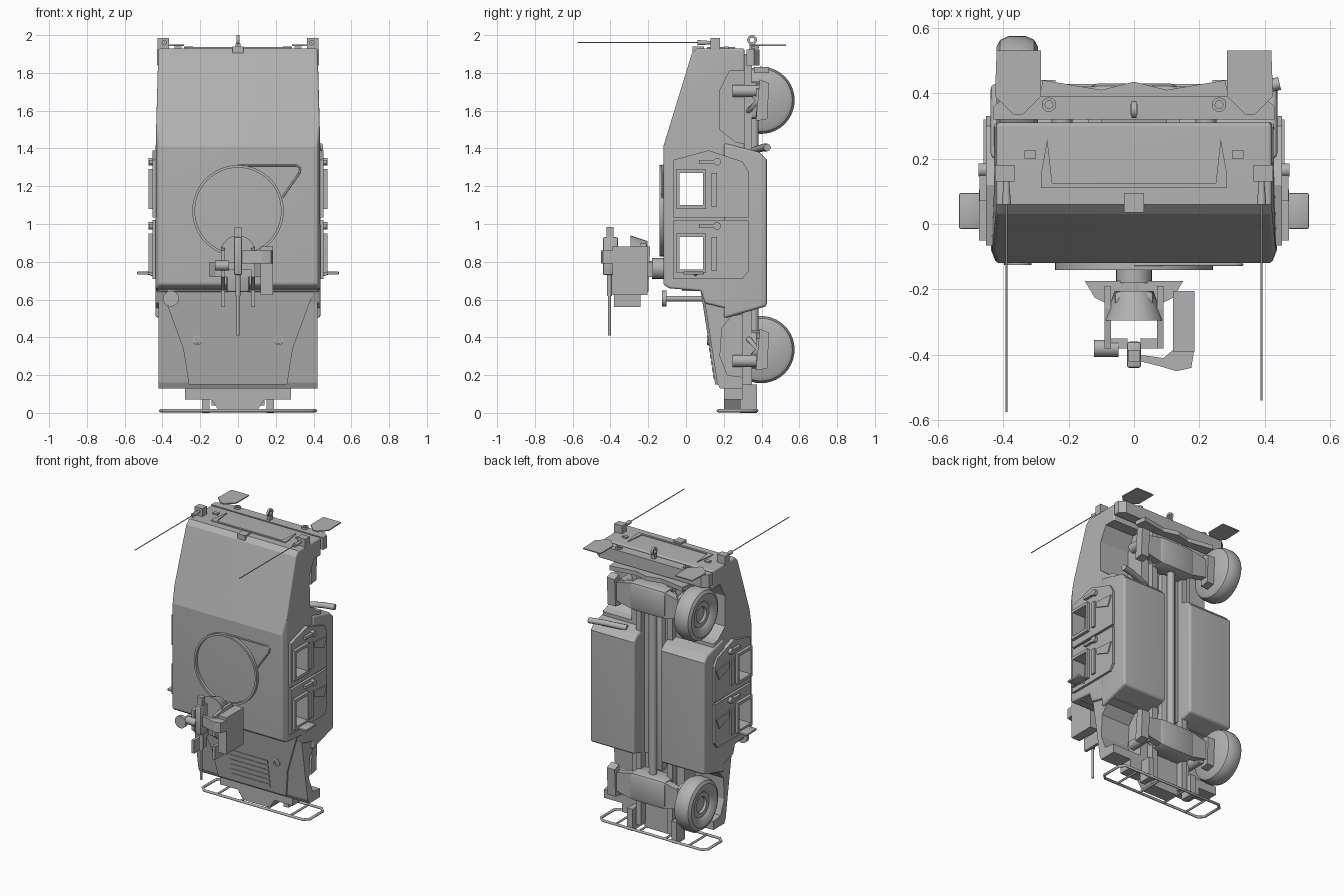
import bpy, bmesh, math
from mathutils import Vector, Matrix

if "Cube" in bpy.data.objects:
    bpy.data.objects.remove(bpy.data.objects["Cube"])

grey = bpy.data.materials.new("plain_grey")
grey.use_nodes = True
grey.diffuse_color = (0.45, 0.45, 0.45, 1)
grey.node_tree.nodes["Principled BSDF"].inputs["Base Color"].default_value = grey.diffuse_color
AXES = {"x": Vector((1, 0, 0)), "y": Vector((0, 1, 0)), "z": Vector((0, 0, 1))}


def finish(name, bm, smooth=0):
    bmesh.ops.recalc_face_normals(bm, faces=bm.faces)
    me = bpy.data.meshes.new(name)
    bm.to_mesh(me)
    bm.free()
    ob = bpy.data.objects.new(name, me)
    bpy.context.collection.objects.link(ob)
    me.materials.append(grey)
    if smooth:
        activate(ob)
        bpy.ops.object.shade_smooth_by_angle(angle=math.radians(smooth))
    return ob


def activate(ob):
    bpy.ops.object.select_all(action="DESELECT")
    ob.select_set(True)
    bpy.context.view_layer.objects.active = ob


def box(name, x, y, z, bevel=0):
    bm = bmesh.new()
    bmesh.ops.create_cube(bm, size=1)
    for v in bm.verts:
        v.co = [r[0] + (c + 0.5) * (r[1] - r[0]) for c, r in zip(v.co, (x, y, z))]
    if bevel:
        bmesh.ops.bevel(bm, geom=bm.edges[:], offset=bevel, segments=2, affect="EDGES", profile=0.5)
    return finish(name, bm, 35 if bevel else 0)


def prism(name, pts, lo, hi, axis="x", bend=None, bevel=0):
    """Extrude an outline along x (points y,z), y (points x,z) or z (points x,y)."""
    place = {"x": lambda p, t: (t, *p), "y": lambda p, t: (p[0], t, p[1]), "z": lambda p, t: (*p, t)}[axis]
    bm = bmesh.new()
    a, b = [[bm.verts.new(place(p, t)) for p in pts] for t in (lo, hi)]
    bm.faces.new(a)
    bm.faces.new(b)
    for i in range(len(pts)):
        j = (i + 1) % len(pts)
        bm.faces.new((a[i], a[j], b[j], b[i]))
    if bend:
        bmesh.ops.bisect_plane(bm, geom=bm.verts[:] + bm.edges[:] + bm.faces[:],
                               plane_co=(0, -0.08, 0), plane_no=(0, 1, 0))
        for v in bm.verts:
            v.co = bend(v.co)
    bmesh.ops.recalc_face_normals(bm, faces=bm.faces)
    if bevel:
        bmesh.ops.bevel(bm, geom=[e for e in bm.edges if e.calc_face_angle(0) > 0.8], offset=bevel,
                        segments=8, affect="EDGES", profile=0.5)
    return finish(name, bm, 13 if bevel else 0)


def cyl(name, axis, centre, r, length, r2=None, sides=24):
    bm = bmesh.new()
    bmesh.ops.create_cone(bm, cap_ends=True, segments=sides, radius1=r, radius2=r if r2 is None else r2, depth=length)
    rot = AXES["z"].rotation_difference(AXES[axis]).to_matrix().to_4x4()
    bm.transform(Matrix.Translation(centre) @ rot)
    return finish(name, bm, 35)


def lathe(name, profile, centre, axis="x", steps=40):
    """Spin a closed (radius, offset) profile about an axis."""
    bm = bmesh.new()
    ring = [bm.verts.new((r, 0, h)) for r, h in profile]
    edges = [bm.edges.new((ring[i], ring[(i + 1) % len(ring)])) for i in range(len(ring))]
    bmesh.ops.spin(bm, geom=ring + edges, axis=(0, 0, 1), cent=(0, 0, 0), angle=2 * math.pi, steps=steps)
    bmesh.ops.remove_doubles(bm, verts=bm.verts, dist=0.0003)
    rot = AXES["z"].rotation_difference(AXES[axis]).to_matrix().to_4x4()
    bm.transform(Matrix.Translation(centre) @ rot)
    return finish(name, bm, 35)


def tube(name, pts, r, closed=False):
    cu = bpy.data.curves.new(name, "CURVE")
    cu.dimensions, cu.bevel_depth, cu.bevel_resolution, cu.use_fill_caps = "3D", r, 2, True
    sp = cu.splines.new("POLY")
    sp.points.add(len(pts) - 1)
    for p, co in zip(sp.points, pts):
        p.co = (*co, 1)
    sp.use_cyclic_u = closed
    ob = bpy.data.objects.new(name, cu)
    bpy.context.collection.objects.link(ob)
    cu.materials.append(grey)


def cut(ob, cutter):
    m = ob.modifiers.new("cut", "BOOLEAN")
    m.operation, m.object, m.solver = "DIFFERENCE", cutter, "EXACT"
    activate(ob)
    bpy.ops.object.modifier_apply(modifier="cut")
    bpy.data.objects.remove(cutter)


def span(s, a, b):
    return (min(s * a, s * b), max(s * a, s * b))


def lean(co):
    """Chamfer the roof edges and taper slightly to the rear."""
    inset = 0.4 * max(0, -0.08 - co.y) + 0.03 * max(0, co.z - 1.41)
    return Vector((co.x - math.copysign(inset, co.x), co.y, co.z))


# Cabin and cargo shell, hollowed behind the windows
shell = prism("cabin_shell", [(-.12, .68), (-.12, 1.41), (.03, 1.90), (.06, 1.93), (.31, 1.93), (.31, .53),
                              (.10, .58), (.08, .645), (-.09, .66)], -.437, .437, bend=lean, bevel=.012)
cut(shell, box("cavity", (-.375, .375), (-.09, .2), (.71, 1.38)))
arch_rear = [(.45, 1.40), (.26, 1.435), (.18, 1.50), (.18, 1.71), (.23, 1.81), (.45, 1.81)]
for s in (-1, 1):
    cut(shell, prism("arch", arch_rear, *span(s, .2, .6)))
WINDOWS = [(1.10, 1.27), (.76, .93)]
for z in WINDOWS:
    cut(shell, box("opening", (-.6, .6), (-.035, .09), z))

# Bonnet with front wheel arches
bonnet = prism("bonnet", [(.08, .65), (.10, .58), (.165, .16), (.18, .13), (.30, .13), (.30, .56), (.2, .66)], -.42, .42)
arch_front = [(.45, .55), (.24, .51), (.19, .45), (.18, .3), (.22, .2), (.45, .17)]
for s in (-1, 1):
    cut(bonnet, prism("arch", arch_front, *span(s, .2, .6)))


def on_bonnet(co):
    return Vector((co.x, co.y + .10 + (.58 - co.z) * .155, co.z))


prism("bonnet_panel", [(-.40, .64), (.40, .64), (.29, .34), (.26, .15), (-.26, .15), (-.29, .34)],
      -.012, .02, "y", bend=on_bonnet)
for i in range(6):
    z = .18 + i * .035
    prism("grille_slat", [(-.15, z), (.145, z), (.145, z + .024), (-.15, z + .024)], -.016, 0, "y", bend=on_bonnet)
box("windshield_sill", (-.42, .42), (-.02, .1), (.645, .668))
box("nose_beam", (-.28, .28), (.2, .3), (.07, .14))
prism("nose_mount", [(-.1, .01), (.1, .01), (.14, .07), (-.14, .07)], .2, .3, "y")
cyl("intake_pipe", "y", (-.355, -.015, .605), .015, .21)
cyl("intake_cap", "y", (-.355, -.115, .605), .042, .022)

# Ladder-like bumper guard
tube("guard_frame", [(-.41, .2, .012), (-.38, .17, .012), (.38, .17, .012), (.41, .2, .012), (.41, .345, .012),
                     (.38, .375, .012), (-.38, .375, .012), (-.41, .345, .012)], .009, True)
for x in (-.28, -.1, .1, .28):
    tube("guard_rung", [(x, .17, .012), (x, .375, .012)], .007)

# Sides: underbody boxes, doors, window frames, mirrors and fittings
rear_door = [(-.065, 1.34), (.12, 1.39), (.30, 1.33), (.33, 1.28), (.33, 1.035), (-.065, 1.035)]
front_door = [(-.065, 1.02), (.33, 1.02), (.33, .75), (.30, .71), (-.065, .71)]
for s, side in ((-1, "right"), (1, "left")):
    prism(side + "_underbody_box", [(.2, .50), (.428, .565), (.428, 1.34), (.39, 1.38), (.2, 1.43)],
          *span(s, .10, .438), bevel=.016)
    for label, outline, (z0, z1) in (("rear", rear_door, WINDOWS[0]), ("front", front_door, WINDOWS[1])):
        door = prism(f"{side}_{label}_door", outline, *span(s, .41, .453))
        frame = box(f"{side}_{label}_window_frame", span(s, .40, .474), (-.05, .105), (z0 - .02, z1 + .02))
        for part in (door, frame):
            cut(part, box("opening", (-.6, .6), (-.035, .09), (z0, z1)))
        box("window_bar", span(s, .44, .465), (.135, .165), (z0 - .01, z1))
        cyl("door_handle", "x", (s * .46, .165, z1 + .06), .02, .03)
        box("handle_bar", span(s, .45, .472), (.07, .16), (z1 + .05, z1 + .07))
        prism("door_latch", [(.18, z1 - .01), (.32, z1 - .02), (.29, z1 - .09), (.18, z1 - .05)], *span(s, .45, .46))
    box(side + "_mirror", span(s, .47, .535), (-.015, .095), (.732, .748), .006)
    tube(side + "_mirror_arm", [(s * .42, .05, .72), (s * .48, .05, .74)], .007)
    prism(side + "_mudflap", [(s * .285, .53), (s * .42, .53), (s * .425, .39), (s * .37, .335), (s * .34, .335),
                              (s * .285, .39)], 1.943, 1.95, "z")
    box(side + "_antenna_mount", span(s, .365, .425), (.13, .18), (1.92, 1.985))
    tube(side + "_antenna", [(s * .39, .15, 1.96), (s * .39, -.575 if s < 0 else -.54, 1.96)], .003)
    cyl(side + "_antenna_spring", "y", (s * .39, .10, 1.96), .014, .08, .008)
    lathe(side + "_lift_ring", [(.012, -.006), (.022, -.006), (.022, .006), (.012, .006)], (s * .26, .365, 1.935), "z", 16)
    box(side + "_tail_hook", span(s, .30, .335), (.20, .225), (1.92, 1.94))
    lathe(side + "_bonnet_loop", [(.016, -.008), (.026, -.008), (.026, .008), (.016, .008)], (s * .215, .12, .385), "y", 16)
    box(side + "_frame_rail", span(s, .10, .14), (.29, .35), (.04, 1.90))
    box(side + "_nose_leg", span(s, .15, .19), (.285, .375), (0, .15))
    # Suspension on each side of both axles
    for z in (.335, 1.655):
        prism("hub_carrier", [(.37, z - .11), (.43, z - .10), (.44, z + .09), (.39, z + .11)], *span(s, .24, .30))
        prism("arm_cover", [(s * .12, z - .09), (s * .26, z - .06), (s * .26, z + .06), (s * .12, z + .09)], .37, .42, "y")
        tube("upper_arm", [(s * .1, .32, z + .07), (s * .27, .38, z), (s * .1, .32, z - .07)], .015)
        cyl("damper", "y", (s * .22, .32, z + (.05 if z > 1 else -.06)), .032, .15)

# Exhaust on one side only
tube("exhaust_pipe", [(.20, .36, 1.39), (.36, .41, 1.405), (.445, .43, 1.405)], .02)

# Wheels are fitted on one side only, closed on the inner face
for label, z in (("front", .335), ("rear", 1.655)):
    lathe(label + "_wheel", [(0, -.025), (.05, -.025), (.055, -.04), (.085, -.04), (.10, -.055), (.145, -.063), (.166, -.052),
                             (.178, -.025), (.178, .025), (.166, .052), (.145, .063), (0, .065)],
          (-.357, .397, z))
    box(label + "_differential", (-.14, .14), (.28, .43), (z - .10, z + .10), .03)
cyl("drive_shaft", "z", (0, .36, 1.0), .025, 1.2)
box("tunnel_cover", (-.06, .06), (.28, .345), (.45, 1.55), .02)

# Rear end
prism("rear_bumper", [(-.43, .32), (.43, .32), (.43, .36), (.39, .39), (-.39, .39), (-.43, .36)], 1.84, 1.925, "z")
prism("rear_crossmember", [(-.29, .36), (.29, .36), (.28, .44), (.1, .41), (0, .435), (-.1, .41), (-.28, .44)],
      1.80, 1.83, "z")
prism("tailgate_rim", [(-.285, .11), (.285, .11), (.285, .15), (.265, .26), (.25, .125), (-.25, .125), (-.265, .26),
                       (-.285, .15)], 1.92, 1.936, "z")
box("tailgate_latch", (-.03, .03), (.035, .095), (1.90, 1.94))
lathe("tow_ring", [(.012, -.008), (.026, -.008), (.026, .008), (.012, .008)], (0, .35, 1.974), "x", 20)
box("tow_ring_stem", (-.012, .012), (.335, .365), (1.92, 1.955))

# Roof ring and hatch outline
lathe("turret_ring", [(.228, -.012), (.242, -.012), (.242, .012), (.228, .012)], (0, -.128, 1.07), "y", 48)
tube("hatch_outline", [(0, -.124, 1.31), (.31, -.124, 1.31), (.33, -.124, 1.295), (.325, -.124, 1.27), (.235, -.124, 1.14)], .005)

# Weapon station
cyl("station_base", "y", (0, -.145, .765), .055, .07)
cyl("station_neck", "y", (0, -.18, .765), .038, .06)
prism("station_head", [(-.15, -.175), (.15, -.175), (.12, -.225), (.07, -.25), (-.07, -.25), (-.12, -.225)], .72, .80, "z")
box("station_spine", (-.06, .06), (-.25, -.205), (.64, .90), .012)
cyl("station_dome", "y", (0, -.25, .85), .09, .09, .06)
for s in (-1, 1):
    prism("cradle_arm", [(-.19, .88), (-.26, .88), (-.38, .86), (-.38, .72), (-.25, .62), (-.2, .64)], *span(s, .07, .09))
    box("cradle_foot", span(s, .07, .09), (-.38, -.24), (.56, .65))
    box("gun_side_mount", span(s, .02, .08), (-.38, -.35), (.76, .80))
box("receiver", (-.022, .022), (-.44, -.36), (.73, .93), .008)
cyl("gun_barrel", "z", (0, -.405, .57), .008, .32)
cyl("barrel_jacket", "z", (0, -.405, .68), .014, .12)
box("gun_grip", (-.018, .018), (-.42, -.385), (.92, .985))
cyl("sight_tube", "x", (-.085, -.38, .78), .026, .075)
box("ammo_box", (.12, .185), (-.39, -.205), (.625, .88))
prism("feed_chute", [(.185, -.38), (.175, -.44), (.13, -.45), (.08, -.435), (.02, -.42), (.02, -.40), (.09, -.41), (.125, -.38)],
      .79, .86, "z")
